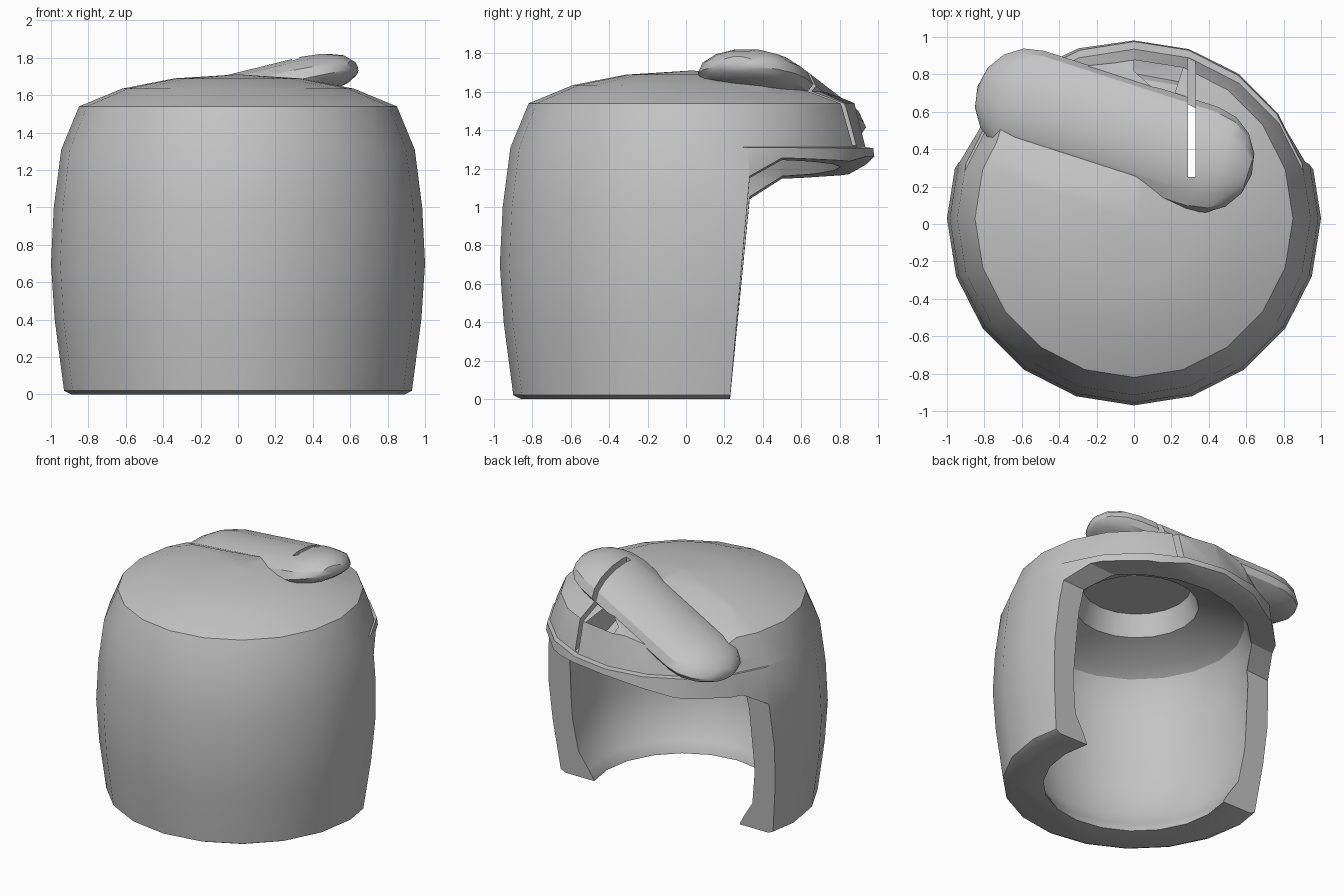
import bpy, bmesh, math
from mathutils import Matrix, Vector

cube = bpy.data.objects.get("Cube")
if cube:
    bpy.data.objects.remove(cube, do_unlink=True)

SIDES = 20
CENTRE_Y = 0.03

grey = bpy.data.materials.new("plain grey")
grey.use_nodes = True
grey.diffuse_color = (0.55, 0.55, 0.55, 1)
bsdf = next(n for n in grey.node_tree.nodes if n.type == 'BSDF_PRINCIPLED')
bsdf.inputs["Base Color"].default_value = grey.diffuse_color


def make_object(name, bm):
    bmesh.ops.recalc_face_normals(bm, faces=bm.faces)
    if bm.calc_volume(signed=True) < 0:
        bmesh.ops.reverse_faces(bm, faces=bm.faces)
    mesh = bpy.data.meshes.new(name)
    bm.to_mesh(mesh)
    bm.free()
    mesh.materials.append(grey)
    obj = bpy.data.objects.new(name, mesh)
    bpy.context.scene.collection.objects.link(obj)
    return obj


def loft(sections, closed=False):
    """Solid through matching loops of points, capped or joined end to end."""
    bm = bmesh.new()
    loops = [[bm.verts.new(p) for p in loop] for loop in sections]
    if closed:
        loops.append(loops[0])
    else:
        bm.faces.new(loops[0])
        bm.faces.new(loops[-1])
    for a, b in zip(loops, loops[1:]):
        for i in range(len(a)):
            bm.faces.new((a[i - 1], a[i], b[i], b[i - 1]))
    return bm


def lathe(profile, centre_y=CENTRE_Y, closed=False):
    """Turned solid from (radius, height) points."""
    angles = [math.tau * i / SIDES for i in range(SIDES)]
    return loft([[(r * math.sin(a), centre_y - r * math.cos(a), z)
                  for a in angles] for r, z in profile], closed)


def boolean(obj, other, operation):
    """Apply a boolean, using the second solver if the first gives nothing."""
    mod = obj.modifiers.new("boolean", 'BOOLEAN')
    mod.operation = operation
    mod.object = other
    for solver in ('EXACT', 'FLOAT'):
        mod.solver = solver
        graph = bpy.context.evaluated_depsgraph_get()
        graph.update()
        mesh = bpy.data.meshes.new_from_object(obj.evaluated_get(graph))
        if len(mesh.polygons):
            break
    obj.modifiers.remove(mod)
    if len(mesh.polygons):
        obj.data = mesh
    bpy.data.objects.remove(other, do_unlink=True)


# Barrel shaped body with a low domed top, solid for now
body = make_object("domed_shell", lathe([
    (0.89, 0), (0.93, 0.02), (0.98, 0.4), (1.0, 0.7), (0.985, 1.0),
    (0.945, 1.31), (0.85, 1.54), (0.62, 1.635), (0.34, 1.69), (0.02, 1.71)]))

# Ledge at the back: an off-centre ring trims the skirt above the rim
boolean(body, make_object("ledge_cutter", lathe([
    (0.955, 1.312), (1.2, 1.28), (1.2, 1.65), (0.87, 1.65)],
    CENTRE_Y - 0.05, closed=True)), 'DIFFERENCE')

# Slanted frame of the bulge: x runs along it, y to the back, z up
LENGTH = 0.98
frame = Matrix(((0.952, 0.307, 0, -0.57),
                (-0.307, 0.952, 0, 0.65),
                (0.235, 0, 1, 1.44),
                (0, 0, 0, 1)))

# Sloping valley in the dome around the bulge
section = [(-0.9, 0.38), (0, 0.02), (0.7, 0), (0.7, 1), (-0.9, 1)]
bm = loft([[(x, y, z) for y, z in section] for x in (-0.7, 1.7)])
bm.transform(frame)
boolean(body, make_object("valley_cutter", bm), 'DIFFERENCE')

# Long rounded bulge, domed above and shallow below
bm = bmesh.new()
bmesh.ops.create_uvsphere(bm, u_segments=14, v_segments=8, radius=1)
bm.transform(Matrix.Rotation(math.pi / 2, 4, 'Y'))
middle = [e for e in bm.edges if all(abs(v.co.x) < 0.001 for v in e.verts)]
bmesh.ops.split_edges(bm, edges=middle)
for f in bm.faces:
    if f.calc_center_median().x > 0:
        for v in f.verts:
            v.tag = True
for v in bm.verts:
    x, y, z = v.co
    v.co = Vector((x * 0.28 + (LENGTH if v.tag else 0), y * 0.29,
                   z * (0.14 if z > 0 else 0.09)))
ends = [e for e in bm.edges if e.is_boundary]
bmesh.ops.bridge_loops(bm, edges=ends)
bm.transform(frame)
boolean(body, make_object("bulge", bm), 'UNION')

# Hollow inside, with a round recess in its ceiling
boolean(body, make_object("hollow_cutter", lathe([
    (0.63, -0.1), (0.65, 0.01), (0.69, 0.08), (0.77, 0.2),
    (0.81, 0.45), (0.82, 0.95), (0.80, 1.15), (0.75, 1.27), (0.67, 1.33),
    (0.43, 1.42), (0.38, 1.58)])), 'DIFFERENCE')

# Open back below an overhang whose rim sinks towards the right side
rim = [(-1.1, 1.13), (-0.5, 1.17), (0, 1.21), (0.5, 1.24), (1.1, 1.27)]
boolean(body, make_object("back_cutter", loft([
    [(x, 0.22, -0.1), (x, 0.332, z - 0.1), (x, 0.5, z), (x, 0.85, z),
     (x, 1.1, z + 0.1), (x, 1.1, -0.1)] for x, z in rim])), 'DIFFERENCE')

# Narrow slot through bulge and back of the dome
bm = bmesh.new()
bmesh.ops.create_cube(bm, size=1)
bm.transform(Matrix.Translation((0.31, 0.65, 1.67))
             @ Matrix.Diagonal((0.04, 0.8, 0.7, 1)))
boolean(body, make_object("slot_cutter", bm), 'DIFFERENCE')

# Smooth shading with crisp edges
bpy.ops.object.select_all(action='DESELECT')
body.select_set(True)
bpy.context.view_layer.objects.active = body
bpy.ops.object.shade_smooth_by_angle(angle=math.radians(30))
